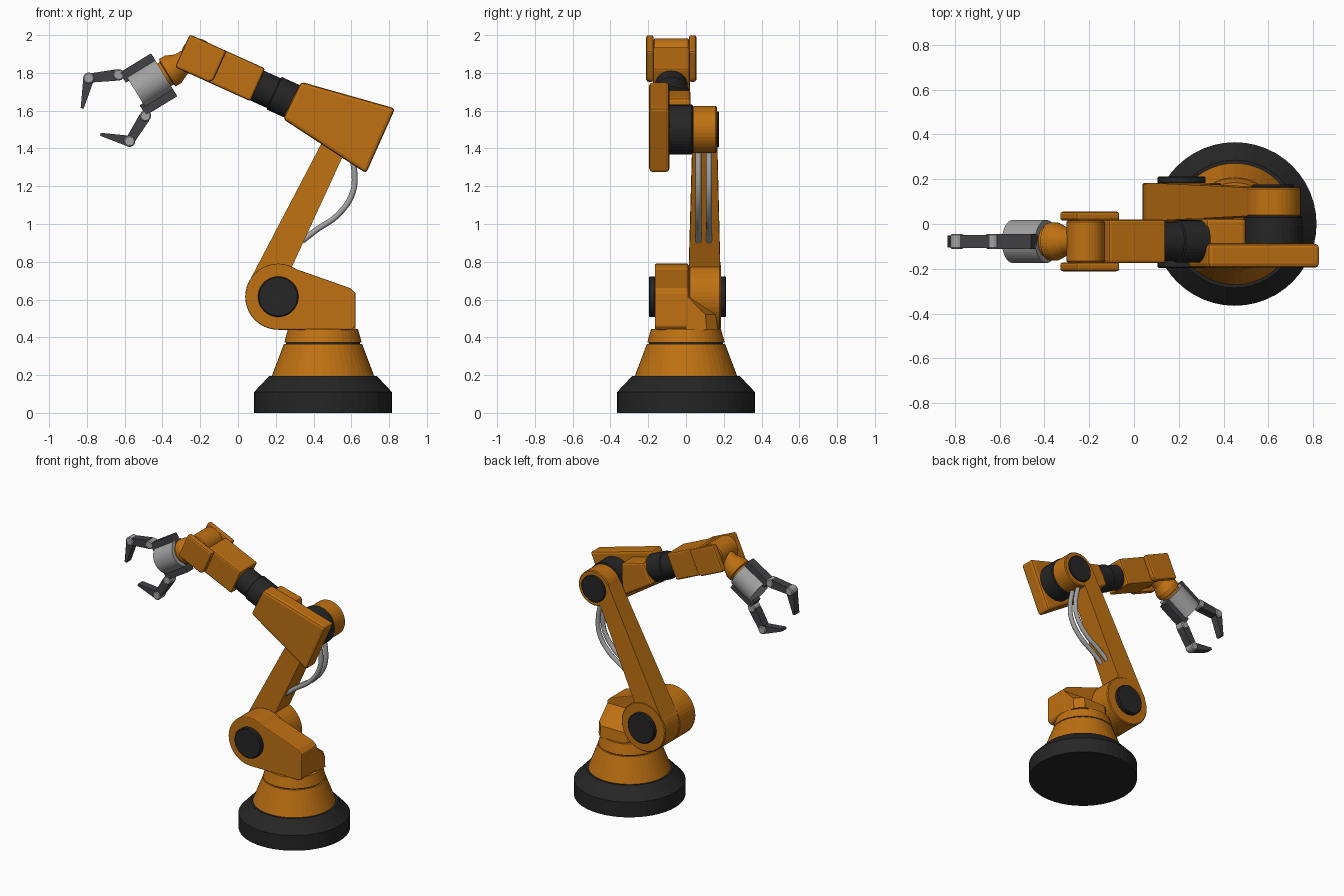
import bpy, bmesh, math
from mathutils import Vector

if "Cube" in bpy.data.objects:
    bpy.data.objects.remove(bpy.data.objects["Cube"])


def material(name, rgb):
    m = bpy.data.materials.new(name)
    m.diffuse_color = (*rgb, 1)
    m.use_nodes = True
    m.node_tree.nodes["Principled BSDF"].inputs["Base Color"].default_value = m.diffuse_color
    return m


ORANGE = material("orange paint", (0.52, 0.165, 0.006))
BLACK = material("black rubber", (0.019, 0.019, 0.019))
DARK = material("dark steel", (0.055, 0.055, 0.06))
GREY = material("light steel", (0.36, 0.36, 0.36))
MID_Y = -0.078  # centre plane of the forearm and gripper


def finish(name, bm, mat, bevel=0):
    bmesh.ops.recalc_face_normals(bm, faces=bm.faces)
    me = bpy.data.meshes.new(name)
    bm.to_mesh(me)
    bm.free()
    me.materials.append(mat)
    ob = bpy.data.objects.new(name, me)
    bpy.context.collection.objects.link(ob)
    if bevel:
        mod = ob.modifiers.new("rounded edges", "BEVEL")
        mod.width, mod.segments = bevel, 2
        mod.limit_method, mod.angle_limit = "ANGLE", math.radians(40)
    return ob


def loft(name, rings, mat, bevel=0):
    """Closed skin through rings of equal length, capped at both ends."""
    bm = bmesh.new()
    vs = [[bm.verts.new(p) for p in ring] for ring in rings]
    n = len(vs[0])
    for a, b in zip(vs, vs[1:]):
        for i in range(n):
            j = (i + 1) % n
            bm.faces.new((a[i], a[j], b[j], b[i]))
    bm.faces.new(vs[0][::-1])
    bm.faces.new(vs[-1])
    return finish(name, bm, mat, bevel)


def prism(name, pts, y0, y1, mat, bevel=0):
    """Side profile (x, z) extruded along y."""
    return loft(name, [[(x, y, z) for x, z in pts] for y in (y0, y1)], mat, bevel)


def turned(name, origin, axis, profile, mat, n=40):
    """Revolved (distance, radius) profile about an axis."""
    axis = Vector(axis).normalized()
    u = axis.orthogonal().normalized()
    v = axis.cross(u)
    rings = []
    for d, r in profile:
        c = Vector(origin) + axis * d
        rings.append([c + (u * math.cos(2 * math.pi * i / n) + v * math.sin(2 * math.pi * i / n)) * r
                      for i in range(n)])
    return loft(name, rings, mat)


def pin(name, x, z, r, y0, y1, mat, n=40):
    e = min(0.006, r * 0.2)
    return turned(name, (x, 0, z), (0, 1, 0), [(y0, r - e), (y0 + e, r), (y1 - e, r), (y1, r - e)], mat, n)


def frame(ox, oz, dx, dz):
    """Map (along, across) to (x, z)."""
    s = math.hypot(dx, dz)
    dx, dz = dx / s, dz / s
    return lambda a, b: (ox + a * dx + b * dz, oz + a * dz - b * dx)


def rect(f, a0, a1, b0, b1):
    return [f(a0, b0), f(a1, b0), f(a1, b1), f(a0, b1)]


# Base foot and rotating cone
turned("base_foot", (0.45, 0, 0), (0, 0, 1), [(0, 0.365), (0.11, 0.365), (0.195, 0.285)], BLACK, 48)
turned("base_cone", (0.45, 0, 0), (0, 0, 1),
       [(0.19, 0.273), (0.365, 0.207)], ORANGE, 48)
turned("base_seam", (0.45, 0, 0), (0, 0, 1), [(0.36, 0.196), (0.375, 0.196)], BLACK, 48)
turned("base_neck", (0.45, 0, 0), (0, 0, 1), [(0.372, 0.205), (0.445, 0.185)], ORANGE, 48)

# Turret: round shoulder with a tail, plus a sloped rear shelf
SX, SZ, SR = 0.213, 0.615, 0.175
arc = [(SX + SR * math.cos(math.radians(t)), SZ + SR * math.sin(math.radians(t))) for t in range(54, 271, 9)]
prism("turret", arc + [(0.605, 0.44), (0.622, 0.46), (0.622, 0.635), (0.595, 0.66), (0.34, 0.75)],
      -0.165, 0.012, ORANGE, 0.006)
shelf = [(0.0, 0.44), (0.168, 0.44), (0.158, 0.52), (0.0, 0.625)]
loft("turret_shelf", [[(x, y * k, z) for y, z in shelf]
                      for x, k in ((0.3, 0.1), (0.37, 0.9), (0.4, 1), (0.57, 1), (0.621, 0.65))], ORANGE)
pin("shoulder_front_cap", SX, SZ, 0.107, -0.197, -0.16, BLACK)
pin("shoulder_hub", SX, SZ, SR, 0.015, 0.184, ORANGE)
pin("shoulder_rear_cap", SX, SZ, 0.107, 0.18, 0.213, BLACK)

# Tapered upper arm running along the outer side of both hubs
EX, EZ = 0.62, 1.5
arm = frame(SX, SZ, EX - SX, EZ - SZ)
rings = []
for a, b0, b1, y0, y1 in ((0, -0.174, 0, 0.012, 0.184), (0.974, -0.124, 0, 0.036, 0.163)):
    quad = [(arm(a, b0), y0), (arm(a, b1), y0), (arm(a, b1), y1), (arm(a, b0), y1)]
    rings.append([(p[0], y, p[1]) for p, y in quad])
loft("upper_arm", rings, ORANGE)

# Elbow joint
pin("elbow_hub", EX, EZ, 0.125, 0.034, 0.163, ORANGE)
pin("elbow_rear_cap", EX, EZ, 0.095, 0.158, 0.176, BLACK)
pin("elbow_motor", EX, EZ, 0.132, -0.095, 0.036, BLACK)

# Forearm housing and the block behind its narrow end
prism("forearm_housing", [(0.333, 1.753), (0.832, 1.612), (0.678, 1.268), (0.238, 1.556)],
      -0.195, -0.088, ORANGE, 0.018)
prism("forearm_rear_block", [(0.325, 1.71), (0.5, 1.665), (0.5, 1.42), (0.252, 1.572)],
      -0.13, 0.025, ORANGE, 0.015)

# Forearm roll tube
fore = frame(0.285, 1.65, -0.911, 0.411)
o = fore(0, 0)
turned("forearm_tube", (o[0], MID_Y, o[1]), (-0.911, 0, 0.411),
       [(-0.02, 0.095), (0.10, 0.095), (0.105, 0.087), (0.22, 0.087)], BLACK)

# Wrist block, fork plates and knuckle
prism("wrist_block", rect(fore, 0.2, 0.48, -0.09, 0.1), -0.175, 0.02, ORANGE, 0.012)
for side in (-1, 1):
    ys = sorted((MID_Y + side * 0.093, MID_Y + side * 0.133))
    prism("wrist_fork_plate", [fore(0.425, -0.07), fore(0.445, -0.09), fore(0.638, -0.09),
                               fore(0.638, 0.1), fore(0.425, 0.1)], *ys, ORANGE, 0.012)
KX, KZ = -0.216, 1.897
pin("wrist_knuckle", KX, KZ, 0.085, -0.172, 0.016, ORANGE)

# Hand: collar, gripper body
hand = frame(KX, KZ, -0.85, -0.52)
turned("hand_collar", (KX, MID_Y, KZ), (-0.85, 0, -0.52),
       [(0.03, 0.06), (0.1, 0.062), (0.15, 0.085), (0.185, 0.085), (0.19, 0.07), (0.22, 0.07)], ORANGE)
turned("gripper_body", (KX, MID_Y, KZ), (-0.85, 0, -0.52), [(0.205, 0.096), (0.38, 0.096)], GREY)


# Two fingers: mount, two jointed links and a pointed tip
def finger(name, side, root, mid, tip):
    b = sorted((side * 0.07, side * 0.133))
    # across axis of the hand points down, so the sign is flipped
    prism(name + "_mount", rect(hand, 0.205, 0.4, *b), MID_Y - 0.034, MID_Y + 0.034, DARK, 0.003)
    for joint in (root, mid):
        pin(name + "_joint", *joint, 0.03, MID_Y - 0.034, MID_Y + 0.034, GREY, 20)
    for part, p, q, w0, w1, hy in (("_link", root, mid, 0.03, 0.024, 0.029),
                                   ("_tip", mid, tip, 0.028, 0.008, 0.026)):
        f = frame(*p, q[0] - p[0], q[1] - p[1])
        d = math.dist(p, q)
        prism(name + part, [f(0.01, -w0), f(d, -w1), f(d, w1), f(0.01, w0)],
              MID_Y - hy, MID_Y + hy, DARK)


finger("upper_finger", 1, (-0.632, 1.79), (-0.79, 1.772), (-0.825, 1.612))
finger("lower_finger", -1, (-0.49, 1.572), (-0.574, 1.438), (-0.728, 1.475))

# Twin hoses from upper arm to elbow
for y in (0.065, 0.122):
    cu = bpy.data.curves.new("hose", "CURVE")
    cu.dimensions = "3D"
    cu.bevel_depth, cu.bevel_resolution, cu.resolution_u = 0.016, 3, 8
    cu.use_fill_caps = True
    path = [(0.34, 0.91), (0.41, 0.965), (0.53, 1.05), (0.605, 1.16), (0.617, 1.26), (0.595, 1.39)]
    sp = cu.splines.new("BEZIER")
    sp.bezier_points.add(len(path) - 1)
    for bp, (x, z) in zip(sp.bezier_points, path):
        bp.co = (x, y, z)
        bp.handle_left_type = bp.handle_right_type = "AUTO"
    cu.materials.append(GREY)
    bpy.context.collection.objects.link(bpy.data.objects.new("hose", cu))
